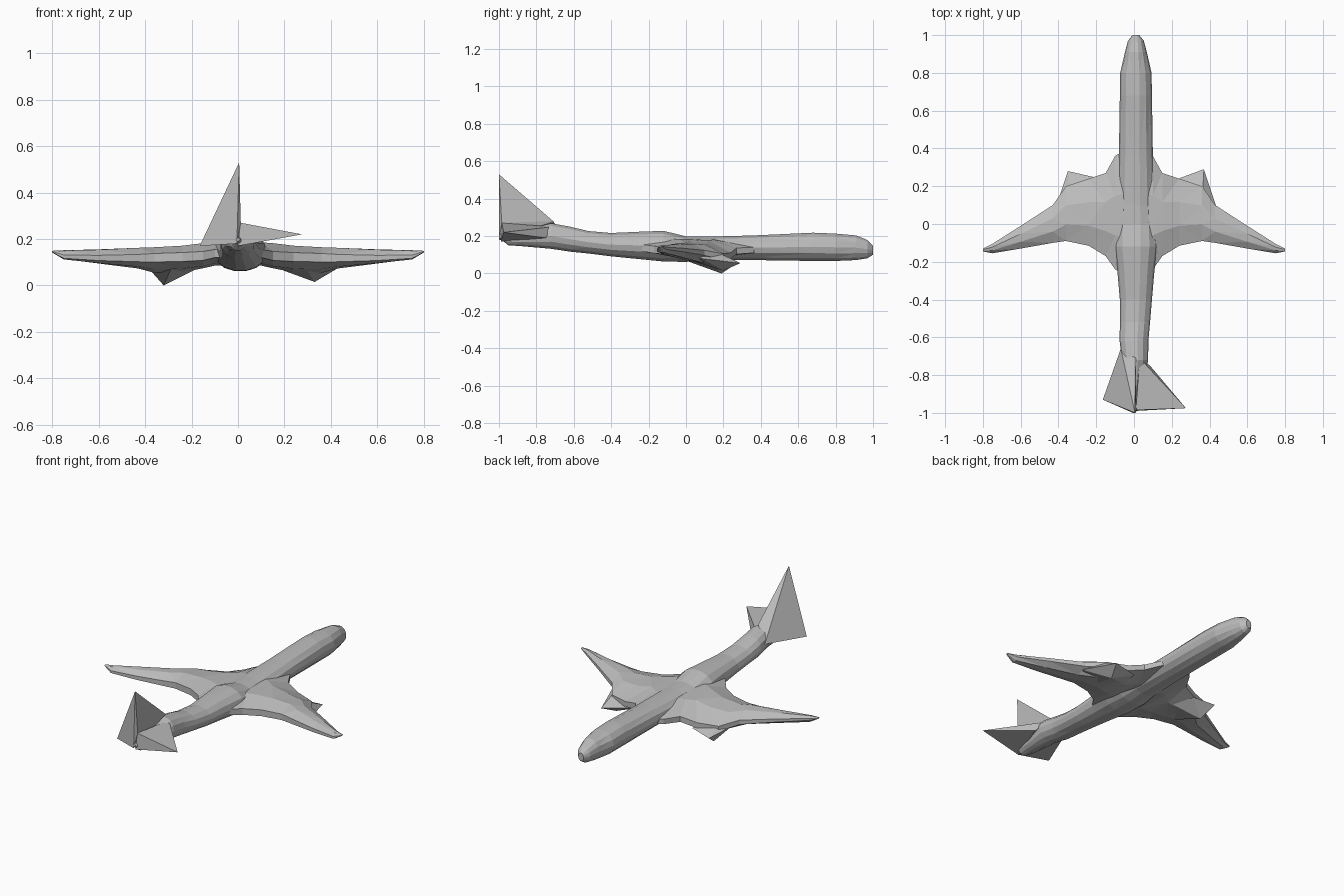
import bpy
import bmesh
from math import sin, cos, tau

cube = bpy.data.objects.get("Cube")
if cube:
    bpy.data.objects.remove(cube)

grey = bpy.data.materials.new("light_grey")
grey.use_nodes = True
colour = (0.5, 0.5, 0.5, 1)
grey.diffuse_color = colour
grey.node_tree.nodes["Principled BSDF"].inputs["Base Color"].default_value = colour


def finish(bm, name):
    bmesh.ops.recalc_face_normals(bm, faces=bm.faces)
    mesh = bpy.data.meshes.new(name)
    bm.to_mesh(mesh)
    bm.free()
    mesh.materials.append(grey)
    obj = bpy.data.objects.new(name, mesh)
    bpy.context.collection.objects.link(obj)
    return obj


def loft(name, rings):
    """Skin a list of equal-length point rings and cap both ends."""
    bm = bmesh.new()
    rows = [[bm.verts.new(p) for p in ring] for ring in rings]
    for a, b in zip(rows, rows[1:]):
        for i in range(len(a)):
            j = (i + 1) % len(a)
            bm.faces.new((a[i], a[j], b[j], b[i]))
    bm.faces.new(rows[0])
    bm.faces.new(rows[-1])
    bmesh.ops.triangulate(bm, faces=bm.faces)
    return finish(bm, name)


def hull(name, points):
    bm = bmesh.new()
    for p in points:
        bm.verts.new(p)
    res = bmesh.ops.convex_hull(bm, input=bm.verts)
    loose = [v for v in res["geom_interior"] if isinstance(v, bmesh.types.BMVert)]
    bmesh.ops.delete(bm, geom=loose, context="VERTS")
    return finish(bm, name)


# Fuselage: y, centre x, half width, bottom, top
stations = [
    (1.0, .01, .018, .10, .15), (.97, .01, .042, .08, .18),
    (.91, .01, .058, .07, .205), (.80, .01, .083, .065, .215),
    (.68, .01, .085, .065, .22), (.36, .01, .09, .07, .205),
    (.10, .01, .10, .07, .198), (0, .01, .11, .06, .20),
    (-.12, .01, .115, .062, .23), (-.25, .01, .098, .075, .225),
    (-.40, .01, .085, .09, .218), (-.52, .005, .08, .105, .228),
    (-.62, 0, .076, .115, .252), (-.72, .005, .07, .13, .27),
    (-.88, 0, .05, .145, .23), (-.95, 0, .035, .15, .22),
    (-1.0, 0, .008, .19, .205)]
SIDES = 14
loft("fuselage", [
    [(cx + hw * cos(tau * i / SIDES), y,
      (lo + hi) / 2 + (hi - lo) / 2 * sin(tau * i / SIDES))
     for i in range(SIDES)]
    for y, cx, hw, lo, hi in stations])

# Wings: distance out, trailing y, leading y, trailing z, leading z, half thickness
sections = [
    (0, -.30, .42, .14, .13, .05), (.10, -.24, .36, .14, .125, .05),
    (.15, -.17, .27, .13, .12, .055), (.24, -.115, .24, .125, .095, .055),
    (.36, -.09, .20, .122, .09, .052), (.43, -.10, .10, .12, .11, .045),
    (.60, -.13, -.01, .12, .125, .032), (.75, -.155, -.105, .125, .135, .02),
    (.80, -.145, -.13, .145, .145, .004)]


def wing_ring(side, x, te, le, zt, zl, t):
    def point(f, k):
        return (side * x, te + (le - te) * f, zt + (zl - zt) * f + k * t)
    return [point(0, .3), point(.3, 1), point(.65, 1), point(1, .3),
            point(1, -.3), point(.65, -.9), point(.3, -.8), point(0, -.4)]


for side, label in ((1, "left"), (-1, "right")):
    loft(label + "_wing", [wing_ring(side, *s) for s in sections])

# Engine pods: pointed wedges hung under the leading edge
hull("right_engine", [
    (-.35, .28, .06), (-.32, .19, 0), (-.22, .25, .075), (-.40, .13, .09),
    (-.28, -.06, .09), (-.33, .10, .14), (-.18, .12, .07)])
hull("left_engine", [
    (.37, .29, .055), (.33, .20, .015), (.18, .22, .08), (.44, .08, .08),
    (.28, -.04, .09), (.36, .10, .145), (.18, .12, .07)])

# Tail: upright fin webbed into the right tailplane, and a separate left one
hull("fin_and_right_tailplane", [
    (.005, -1, .53), (-.165, -.93, .17), (-.005, -1, .18),
    (.012, -.985, .27), (.01, -.71, .28), (-.07, -.66, .20)])
hull("left_tailplane", [
    (.275, -.975, .22), (.03, -.71, .25), (.01, -.985, .27),
    (0, -.99, .17), (.085, -.75, .19)])
